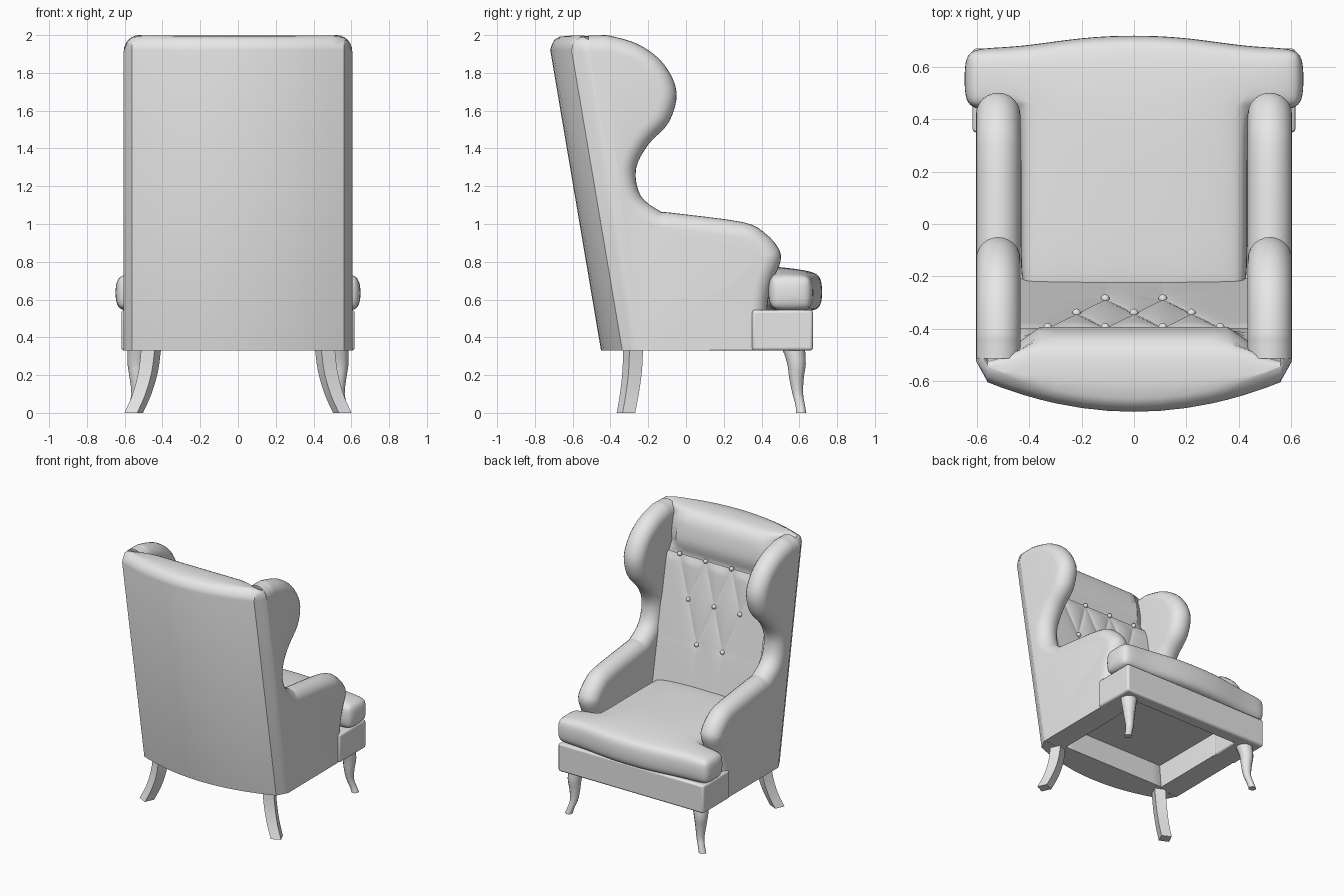
import bpy, bmesh, math
from mathutils import Vector

if "Cube" in bpy.data.objects:
    bpy.data.objects.remove(bpy.data.objects["Cube"])

grey = bpy.data.materials.new("plain_grey")
grey.use_nodes = True
grey.diffuse_color = (0.8, 0.8, 0.8, 1)
grey.node_tree.nodes["Principled BSDF"].inputs["Base Color"].default_value = (0.8, 0.8, 0.8, 1)


def finish(name, bm, angle=35):
    bmesh.ops.recalc_face_normals(bm, faces=bm.faces)
    mesh = bpy.data.meshes.new(name)
    bm.to_mesh(mesh)
    bm.free()
    mesh.materials.append(grey)
    obj = bpy.data.objects.new(name, mesh)
    bpy.context.collection.objects.link(obj)
    bpy.ops.object.select_all(action='DESELECT')
    obj.select_set(True)
    bpy.context.view_layer.objects.active = obj
    bpy.ops.object.shade_smooth_by_angle(angle=math.radians(angle))
    return obj


def loft(name, rings, closed=True, caps=True, angle=35):
    bm = bmesh.new()
    rows = [[bm.verts.new(p) for p in ring] for ring in rings]
    n = len(rows[0])
    for a, b in zip(rows, rows[1:]):
        for i in range(n if closed else n - 1):
            j = (i + 1) % n
            bm.faces.new((a[i], a[j], b[j], b[i]))
    if caps:
        bm.faces.new(rows[0])
        bm.faces.new(rows[-1])
    return finish(name, bm, angle)


def spline(points, steps=4):
    """Smooth path through the points."""
    pts = [Vector(p) for p in points]
    pts = [2 * pts[0] - pts[1]] + pts + [2 * pts[-1] - pts[-2]]
    out = []
    for p0, p1, p2, p3 in zip(pts, pts[1:], pts[2:], pts[3:]):
        for k in range(steps):
            t = k / steps
            out.append(0.5 * (2 * p1 + (p2 - p0) * t + (2 * p0 - 5 * p1 + 4 * p2 - p3) * t * t
                              + (3 * p1 - p0 - 3 * p2 + p3) * t ** 3))
    return out + [pts[-2]]


# Wing and arm in one padded side panel with a fully rounded front edge
outline = spline([(-.515, 1.999), (-.46, 1.999), (-.4, 1.996), (-.25, 1.95), (-.12, 1.85), (-.05, 1.7),
                  (-.09, 1.54), (-.2, 1.42), (-.265, 1.29), (-.24, 1.15), (-.14, 1.07),
                  (-.08, 1.06), (.3, 1.01), (.42, .95), (.49, .87), (.5, .8), (.46, .7),
                  (.435, .6), (.425, .48), (.42, .33)])
normals = []
for i in range(len(outline)):
    d = (outline[min(i + 1, len(outline) - 1)] - outline[max(i - 1, 0)]).normalized()
    normals.append(Vector((d.y, -d.x)))
R, MID = .085, .52
for side, s in (("left", 1), ("right", -1)):
    rings = []
    for k in range(13):
        a = math.pi * (k / 12 - .5)
        x, inset = s * (MID + R * math.sin(a)), R * (1 - math.cos(a))
        ring = [(x, *(p + n * inset)) for p, n in zip(outline, normals)]
        rings.append(ring + [(x, -.25, .33)])
    loft(side + "_wing_and_arm", rings)


# Curved back with a rolled top and chamfered corners; its ends thin out into the side panels
thinning = {.5: .2, .56: .35, .585: .4, .605: .6}
roll = spline([(-.6, 1.998), (-.53, 1.996), (-.47, 1.98), (-.425, 1.93), (-.402, 1.85),
               (-.394, 1.76), (-.415, 1.67)], 3)
front = [tuple(p) for p in roll] + [(-.26, .75), (-.22, .33)]


def back_column(x):
    ax = abs(x)
    off = .36 * ax * ax + max(0, ax - .56) * 1.4
    thin = thinning.get(ax, 0)
    drop = R - math.sqrt(max(0, R * R - max(0, ax - MID) ** 2))

    def outer(z):
        return -.45 - .169 * (z - .33) + off
    top = outer(1.92)
    prof = [(outer(.33), .33), (top, 1.92), (top + .006, 1.945), (top + .022, 1.975), (top + .05, 1.992)]
    for y, z in front:
        if ax > .4 and z > 1.67:
            y -= .05 * min(1, (1.998 - z) / .06, (z - 1.67) / .06)
        y += (outer(z) - y) * thin
        prof.append((max(y, top + .06) if z > 1.9 else y, z))
    return [(x, y, min(z, 1.998 - drop)) for y, z in prof]


half = [.1, .2, .3, .36, .43] + sorted(thinning)
loft("back", [back_column(x) for x in [-v for v in reversed(half)] + [0] + half])

# Tufted panel: soft pillows between diagonal seams
TOP, STEP, PITCH = 1.67, .3, .22


def back_plane(z):
    return -.4 + .183 * (TOP - z)


def puff(x, z):
    zc = max(z, TOP - 2 * STEP)
    below = zc - z
    a, b = (x - PITCH / 2) / PITCH, (TOP - zc) / (2 * STEP)
    edge = abs(x) - (.33 - (TOP - zc) * PITCH / 2 / STEP)
    if edge > 0:
        h = edge / (edge + .03)
    else:
        h = abs(math.sin(math.pi * (a + b)) * math.sin(math.pi * (a - b))) ** .5
    h += (1 - h) * below / (below + .04)
    return .013 * h * min(1, (TOP - z) / .05)


rows = []
for j in range(66):
    z = TOP - j * .015
    rows.append([(x, back_plane(z) + puff(x, z), z) for x in (i * .0055 for i in range(-80, 81))])
loft("tufted_panel", rows, closed=False, caps=False, angle=60)

# Buttons
bm = bmesh.new()
for row, count in enumerate((4, 3, 2)):
    for i in range(count):
        z = TOP - row * STEP
        made = bmesh.ops.create_uvsphere(bm, u_segments=12, v_segments=8, radius=.017)
        bmesh.ops.translate(bm, verts=made["verts"],
                            vec=((i - (count - 1) / 2) * PITCH, back_plane(z) + .004, z))
finish("buttons", bm)


# Seat base: U-shaped front rail and the seat deck
def extrude_plan(name, plan, z0, z1, bevel):
    obj = loft(name, [[(x, y, z) for x, y in plan] for z in (z0, z1)])
    mod = obj.modifiers.new("soft_edges", 'BEVEL')
    mod.width, mod.segments = bevel, 3
    return obj


u_half = [(.618, .35), (.618, .672), (-.618, .672), (-.618, .35)]
u_inner = [(-.437, .35), (-.437, .57), (.437, .57), (.437, .35)]
extrude_plan("seat_base", u_half + u_inner, .33, .545, .015)
extrude_plan("seat_deck", [(-.45, -.3), (.45, -.3), (.45, .6), (-.45, .6)], .51, .54, .005)

# T-shaped seat cushion with ears in front of the arms
xs = [-.65, -.435, -.2, 0, .2, .435, .65]
ys = [-.28, .1, .435, .7]
lip = [.674, .678, .716, .724, .716, .678, .674]
bm = bmesh.new()
layers = []
for top in (0, 1):
    grid = {}
    for i, x in enumerate(xs):
        for j, y in enumerate(ys):
            ear = i in (0, 6)
            if ear and j < 2:
                continue
            z = .535
            if top:
                z = .735 if ear else .745 if j == 3 else .782 - .02 * (abs(x) > .4)
            grid[i, j] = bm.verts.new((x, y if j < 3 else lip[i], z))
    layers.append(grid)
cells = [(i, j) for i in range(6) for j in range(3) if j == 2 or 0 < i < 5]
for grid in layers:
    for i, j in cells:
        bm.faces.new([grid[c] for c in ((i, j), (i + 1, j), (i + 1, j + 1), (i, j + 1))])
low, high = layers
for i, j in cells:
    corners = ((i, j), (i + 1, j), (i + 1, j + 1), (i, j + 1))
    for a, b in zip(corners, corners[1:] + corners[:1]):
        edge = bm.edges.get((low[a], low[b]))
        if len(edge.link_faces) == 1:
            bm.faces.new((low[a], low[b], high[b], high[a]))
cushion = finish("seat_cushion", bm, 180)
mod = cushion.modifiers.new("round", 'BEVEL')
mod.width, mod.segments, mod.limit_method, mod.angle_limit = .06, 2, 'ANGLE', math.radians(40)
mod = cushion.modifiers.new("smooth", 'SUBSURF')
mod.levels = mod.render_levels = 2


# Legs: (height, sideways, forward, radius) swept along a curve
def leg(name, s, stations, sides, turn):
    rings = []
    for z, x, y, r in spline(stations, 3):
        angles = [turn + math.tau * k / sides for k in range(sides)]
        rings.append([(s * (x + r * math.cos(a)), y + r * math.sin(a), z) for a in angles])
    loft(name, rings)


front_path = [(.34, .525, .57, .06), (.26, .536, .585, .049), (.18, .535, .585, .038),
              (.1, .537, .592, .028), (.04, .555, .605, .025), (0, .568, .61, .027)]
back_path = [(.34, .46, -.28, .056), (.22, .475, -.285, .055), (.1, .508, -.3, .053),
             (0, .552, -.318, .052)]
for side, s in (("left", 1), ("right", -1)):
    leg(side + "_front_leg", s, front_path, 12, 0)
    leg(side + "_back_leg", s, back_path, 4, math.radians(-20))
